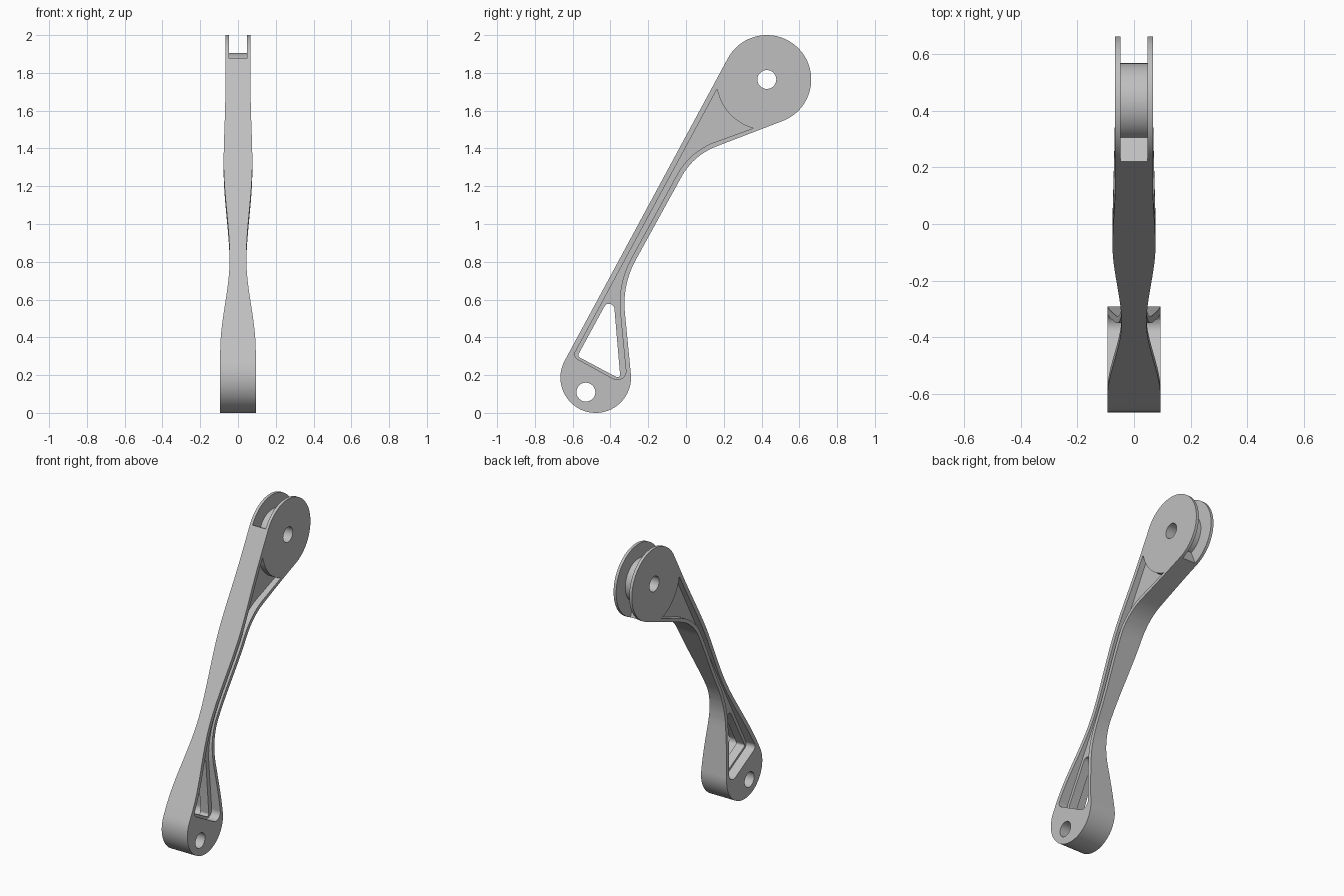
import bpy, bmesh, math
from mathutils import Vector

if "Cube" in bpy.data.objects:
    bpy.data.objects.remove(bpy.data.objects["Cube"])

LOW, LOW_R = (-0.478, 0.187), 0.187      # lower rounded end (y, z)
TOP, TOP_R = (0.428, 1.765), 0.235       # upper forked disc
AXIS = Vector((0, 0.475, 0.88)).normalized()
FRONT_A, REAR_LOW_A, REAR_TOP_A = 151.6, 5.6, -68.8   # tangent angles

metal = bpy.data.materials.new("light grey metal")
metal.diffuse_color = (0.52, 0.52, 0.52, 1)
metal.use_nodes = True
metal.node_tree.nodes["Principled BSDF"].inputs["Base Color"].default_value = metal.diffuse_color


def arc(c, r, a0, a1, n):
    return [(c[0] + r * math.cos(math.radians(a0 + (a1 - a0) * i / n)),
             c[1] + r * math.sin(math.radians(a0 + (a1 - a0) * i / n))) for i in range(n + 1)]


def fillet(prev, corner, nxt, r, n=10):
    """Points of a round of radius r at a corner."""
    p, a, b = Vector(corner), Vector(prev), Vector(nxt)
    u, v = (a - p).normalized(), (b - p).normalized()
    half = u.angle(v) / 2
    centre = p + (u + v).normalized() * (r / math.sin(half))
    s = p + u * (r / math.tan(half)) - centre
    e = p + v * (r / math.tan(half)) - centre
    pts = []
    for i in range(n + 1):
        d = s.lerp(e, i / n).normalized() * r
        pts.append(tuple(centre + d))
    return pts


def prism(name, pts, x0, x1):
    """Extrude a closed (y, z) outline from x0 to x1."""
    bm = bmesh.new()
    f = bm.faces.new([bm.verts.new((x0, y, z)) for y, z in pts])
    ext = bmesh.ops.extrude_face_region(bm, geom=[f])
    for v in ext["geom"]:
        if isinstance(v, bmesh.types.BMVert):
            v.co.x = x1
    bmesh.ops.recalc_face_normals(bm, faces=bm.faces)
    me = bpy.data.meshes.new(name)
    bm.to_mesh(me)
    bm.free()
    ob = bpy.data.objects.new(name, me)
    bpy.context.collection.objects.link(ob)
    return ob


def half_width(t):
    """Half thickness of the arm along its length."""
    keys = [(0.0, 0.094), (0.55, 0.044), (1.13, 0.076), (1.55, 0.067)]
    if t <= keys[0][0]:
        return keys[0][1]
    for (t0, w0), (t1, w1) in zip(keys, keys[1:]):
        if t <= t1:
            k = (t - t0) / (t1 - t0)
            return w0 + (w1 - w0) * k * k * (3 - 2 * k)
    return keys[-1][1]


# Arm body: side outline, sliced along its length, then given its varying width
low_arc = arc(LOW, LOW_R, REAR_LOW_A, FRONT_A - 360, 40)
top_arc = arc(TOP, TOP_R, FRONT_A, REAR_TOP_A, 56)
elbow, knee = (0.039, 1.364), (-0.338, 0.679)
outline = (low_arc + top_arc + fillet(top_arc[-1], elbow, knee, 0.35)
           + fillet(elbow, knee, low_arc[0], 0.48))
arm = prism("lever_arm", outline, -0.1, 0.1)
bm = bmesh.new()
bm.from_mesh(arm.data)
for i in range(37):
    bmesh.ops.bisect_plane(bm, geom=bm.verts[:] + bm.edges[:] + bm.faces[:],
                           plane_co=AXIS * (1.55 * i / 36), plane_no=AXIS)
for v in bm.verts:
    v.co.x = math.copysign(half_width(v.co.dot(AXIS)), v.co.x)
bm.to_mesh(arm.data)
bm.free()

# Cutters: side pockets, triangular window, pivot holes, fork slot around the hub
cutters = []
a, b = (-0.599, 0.298), (-0.31, 0.14)
knee_in, elbow_in = (-0.363, 0.684), (0.021, 1.386)
pocket_top = arc(TOP, 0.268, 190.8, 254.3, 16)
pocket = (pocket_top + fillet(pocket_top[-1], elbow_in, knee_in, 0.375)
          + fillet(elbow_in, knee_in, b, 0.5) + fillet(knee_in, b, a, 0.045)
          + fillet(b, a, pocket_top[0], 0.03))
for side in (-1, 1):
    cutters.append(prism("pocket_cutter", pocket, side * 0.03, side * 0.2))

tri = [(-0.387, 0.646), (-0.575, 0.30), (-0.347, 0.178)]
window = []
for i, r in enumerate((0.028, 0.014, 0.014)):
    window += fillet(tri[i - 1], tri[i], tri[(i + 1) % 3], r, 8)
cutters.append(prism("window_cutter", window, -0.2, 0.2))

for c in ((-0.53, 0.11), TOP):
    cutters.append(prism("pivot_cutter", arc(c, 0.05, 0, 360, 32)[:-1], -0.2, 0.2))

slot = arc(TOP, 0.3, FRONT_A, REAR_TOP_A, 40) + arc(TOP, 0.14, REAR_TOP_A, FRONT_A, 40)
cutters.append(prism("slot_cutter", slot, -0.048, 0.048))

bpy.context.view_layer.objects.active = arm
arm.select_set(True)
for c in cutters:
    m = arm.modifiers.new("cut", "BOOLEAN")
    m.operation, m.solver, m.object = "DIFFERENCE", "EXACT", c
    bpy.ops.object.modifier_apply(modifier=m.name)
    bpy.data.objects.remove(c)

arm.data.materials.clear()
arm.data.materials.append(metal)
for p in arm.data.polygons:
    p.material_index = 0
bpy.ops.object.shade_smooth_by_angle(angle=math.radians(25))
